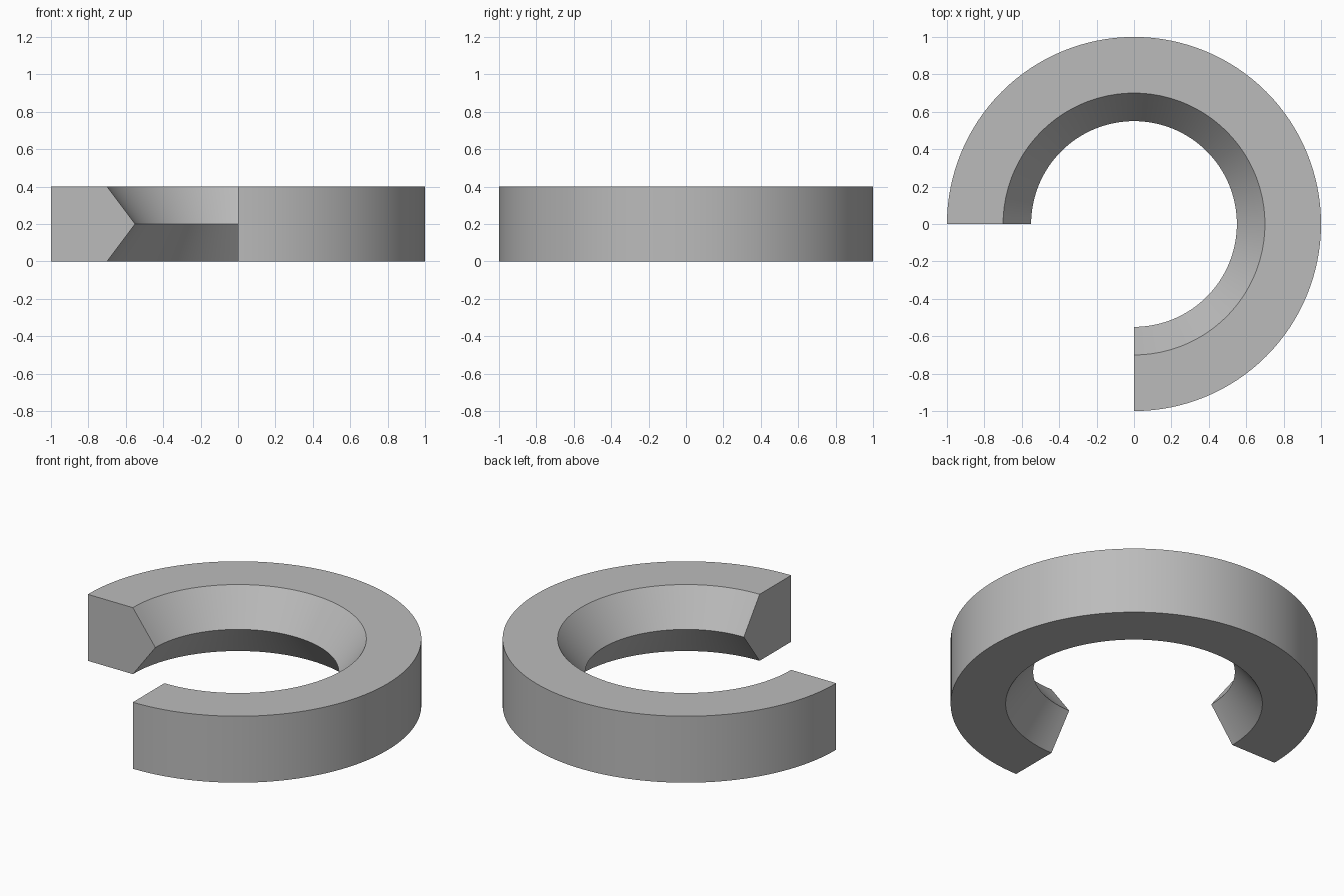
import bpy, bmesh, math

cube = bpy.data.objects.get("Cube")
if cube:
    bpy.data.objects.remove(cube, do_unlink=True)

# Plain grey finish
grey = bpy.data.materials.new("mid grey")
grey.use_nodes = True
colour = (0.5, 0.5, 0.5, 1)
grey.diffuse_color = colour
grey.node_tree.nodes["Principled BSDF"].inputs["Base Color"].default_value = colour

# Cross-section as (radius, height), with a V-shaped inner edge
PROFILE = [(1, 0), (1, 0.4), (0.7, 0.4), (0.55, 0.2), (0.7, 0)]
STEPS = 96

# Sweep the section three quarters of a turn, leaving the front right open
bm = bmesh.new()
section = bm.faces.new([bm.verts.new((0, -r, z)) for r, z in PROFILE])
start_cap = section.copy()
bmesh.ops.spin(bm, geom=[section] + section.edges[:] + section.verts[:],
               cent=(0, 0, 0), axis=(0, 0, 1),
               angle=math.radians(270), steps=STEPS, use_duplicate=False)
bmesh.ops.remove_doubles(bm, verts=bm.verts, dist=0.0001)
bmesh.ops.recalc_face_normals(bm, faces=bm.faces)

mesh = bpy.data.meshes.new("open_ring")
bm.to_mesh(mesh)
bm.free()
mesh.materials.append(grey)
ring = bpy.data.objects.new("open_ring", mesh)
bpy.context.collection.objects.link(ring)

# Smooth curved walls, crisp edges
bpy.context.view_layer.objects.active = ring
ring.select_set(True)
bpy.ops.object.shade_smooth_by_angle(angle=math.radians(30))
